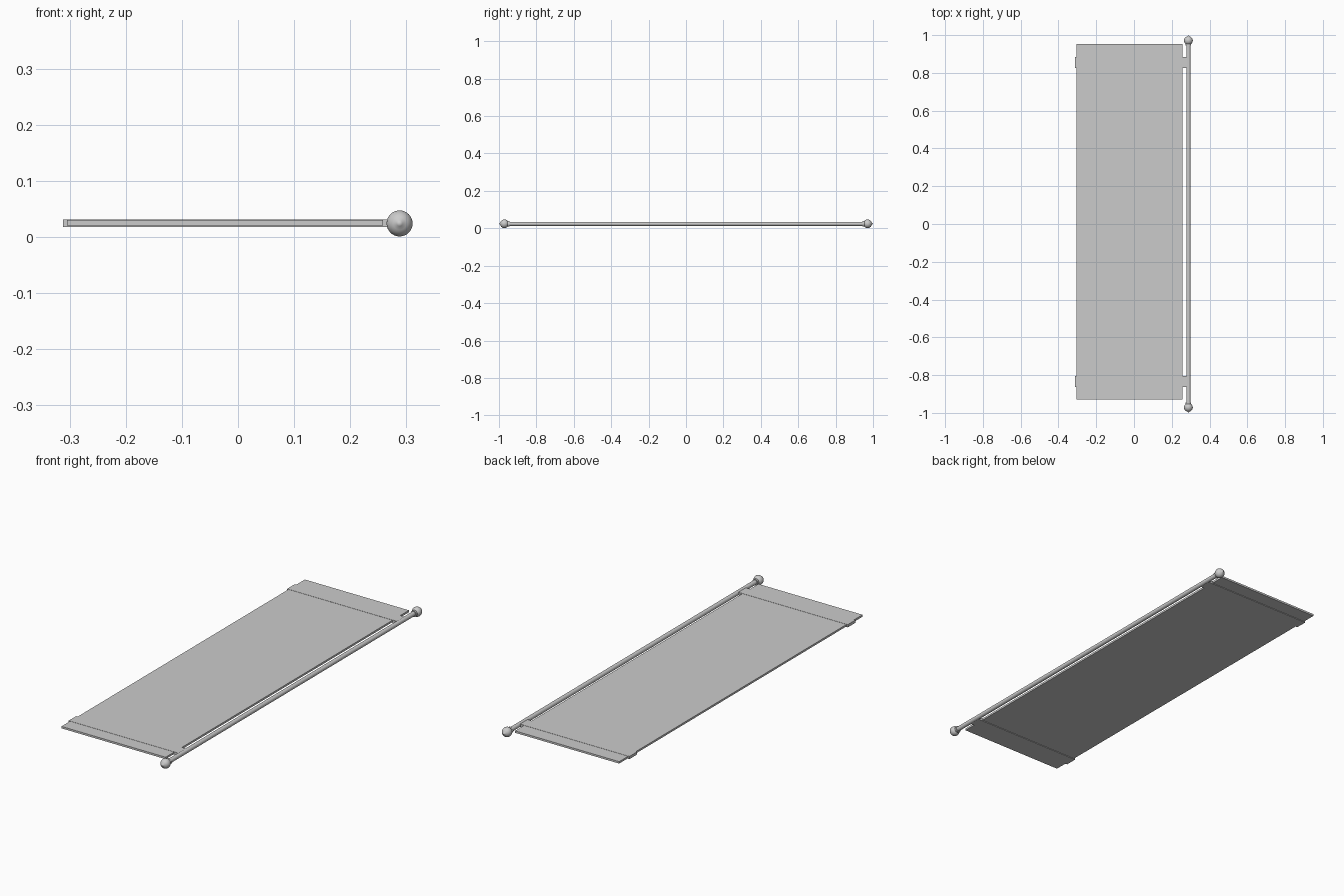
import bpy, bmesh, math
from mathutils import Matrix

if "Cube" in bpy.data.objects:
    bpy.data.objects.remove(bpy.data.objects["Cube"])

AXIS_X, AXIS_Z = 0.288, 0.024   # pole centre line


def finish(name, bm):
    bmesh.ops.recalc_face_normals(bm, faces=bm.faces)
    me = bpy.data.meshes.new(name)
    bm.to_mesh(me)
    bm.free()
    ob = bpy.data.objects.new(name, me)
    bpy.context.collection.objects.link(ob)
    return ob


def box(name, x, y, z):
    bm = bmesh.new()
    bmesh.ops.create_cube(bm, size=1)
    for v in bm.verts:
        for i, (lo, hi) in enumerate((x, y, z)):
            v.co[i] = lo if v.co[i] < 0 else hi
    return finish(name, bm)


def lathe(name, profile, segments=32):
    # Revolve (radius, y) points around the pole axis
    bm = bmesh.new()
    vs = [bm.verts.new((r, y, 0)) for r, y in profile]
    edges = [bm.edges.new(p) for p in zip(vs, vs[1:])]
    bmesh.ops.spin(bm, geom=vs + edges, cent=(0, 0, 0), axis=(0, 1, 0),
                   angle=math.tau, steps=segments)
    bmesh.ops.remove_doubles(bm, verts=bm.verts, dist=1e-5)
    bmesh.ops.transform(bm, matrix=Matrix.Translation((AXIS_X, 0, AXIS_Z)), verts=bm.verts)
    ob = finish(name, bm)
    bpy.context.view_layer.objects.active = ob
    ob.select_set(True)
    bpy.ops.object.shade_smooth_by_angle(angle=math.radians(35))
    ob.select_set(False)
    return ob


# Banner sheet
box("banner_panel", (-0.305, 0.258), (-0.928, 0.952), (0.0205, 0.030))

# Cross bars joining the panel to the pole
for name, y in (("lower_arm", -0.833), ("upper_arm", 0.854)):
    box(name, (-0.312, 0.285), (y - 0.029, y + 0.029), (0.0175, 0.031))

# Pole
lathe("pole", [(0, -0.955), (0.011, -0.955), (0.011, 0.955), (0, 0.955)])

# Finials: collar, ball and small pointed tip
R, C = 0.0232, 0.971
ball = [(R * math.cos(a), C + R * math.sin(a))
        for a in (math.radians(d) for d in range(-50, 61, 10))]
for name, s in (("lower_finial", -1), ("upper_finial", 1)):
    profile = [(0, 0.944), (0.015, 0.944), (0.015, 0.953)] + ball + [(0.005, 0.9945), (0, 1.0)]
    lathe(name, [(r, s * y) for r, y in profile])
